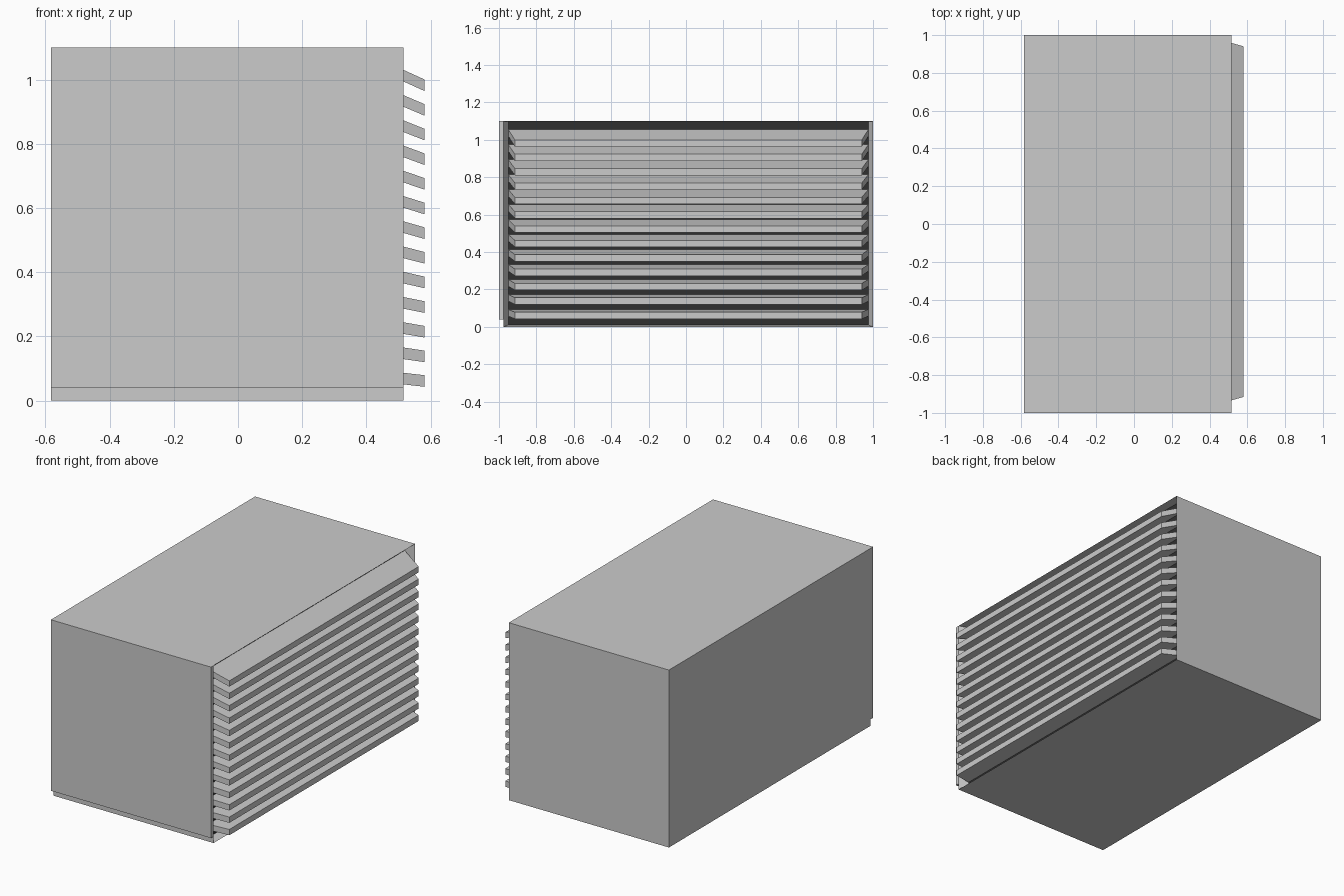
import bpy, bmesh

if "Cube" in bpy.data.objects:
    bpy.data.objects.remove(bpy.data.objects["Cube"])

X0, X1, XI, XS = -0.583, 0.515, 0.46, 0.581   # left wall, opening rim, recess depth, slat tip


def make_object(name, bm):
    bmesh.ops.recalc_face_normals(bm, faces=bm.faces)
    mesh = bpy.data.meshes.new(name)
    bm.to_mesh(mesh)
    bm.free()
    ob = bpy.data.objects.new(name, mesh)
    bpy.context.collection.objects.link(ob)
    return ob


def frustum(bm, a, b):
    """Join two rectangles a, b = (x, y0, y1, z bottom, z top) as a solid."""
    rings = [[bm.verts.new((x, y, z)) for y, z in
              ((y0, z0), (y1, z0), (y1, z1), (y0, z1))]
             for x, y0, y1, z0, z1 in (a, b)]
    bm.faces.new(rings[0])
    bm.faces.new(rings[1])
    for i in range(4):
        j = (i + 1) % 4
        bm.faces.new((rings[0][i], rings[0][j], rings[1][j], rings[1][i]))


# Cabinet body with a tapered recess in its right side
bm = bmesh.new()
frustum(bm, (X0, -0.975, 1.0, 0.0, 1.1), (X1, -0.975, 1.0, 0.0, 1.1))
bm.faces.ensure_lookup_table()
rim = bm.faces[1]
new = bmesh.ops.extrude_discrete_faces(bm, faces=[rim])["faces"][0]
for v in new.verts:
    v.co.x = XI
    v.co.y = -0.95 if v.co.y < 0 else 0.975
    v.co.z = 0.01 if v.co.z < 0.5 else 1.097
make_object("cabinet_body", bm)

# Raised front panel, stopping short of the floor
bm = bmesh.new()
frustum(bm, (X0, -1.0, -0.975, 0.04, 1.1), (X1, -1.0, -0.975, 0.04, 1.1))
make_object("front_panel", bm)

# Dark backing behind the louvres
bm = bmesh.new()
x = XI + 0.001
bm.faces.new([bm.verts.new((x, y, z)) for y, z in
              ((-0.95, 0.01), (0.975, 0.01), (0.975, 1.097), (-0.95, 1.097))])
backing = make_object("dark_backing", bm)
mat = bpy.data.materials.new("dark_grey")
mat.diffuse_color = (0.03, 0.03, 0.03, 1.0)
mat.use_nodes = True
mat.node_tree.nodes["Principled BSDF"].inputs["Base Color"].default_value = mat.diffuse_color
backing.data.materials.append(mat)

# Louvre slats: steeper towards the top, narrowing towards the tips
N, H = 13, 0.036
for i in range(N):
    t = i / (N - 1)
    z_in = 0.093 + t * (1.055 - 0.093)
    z_out = 0.079 + t * (1.0 - 0.079)
    bm = bmesh.new()
    frustum(bm, (XI, -0.95, 0.975, z_in - H, z_in),
            (XS, -0.915, 0.94, z_out - H, z_out))
    make_object(f"louvre_slat_{i + 1}", bm)
